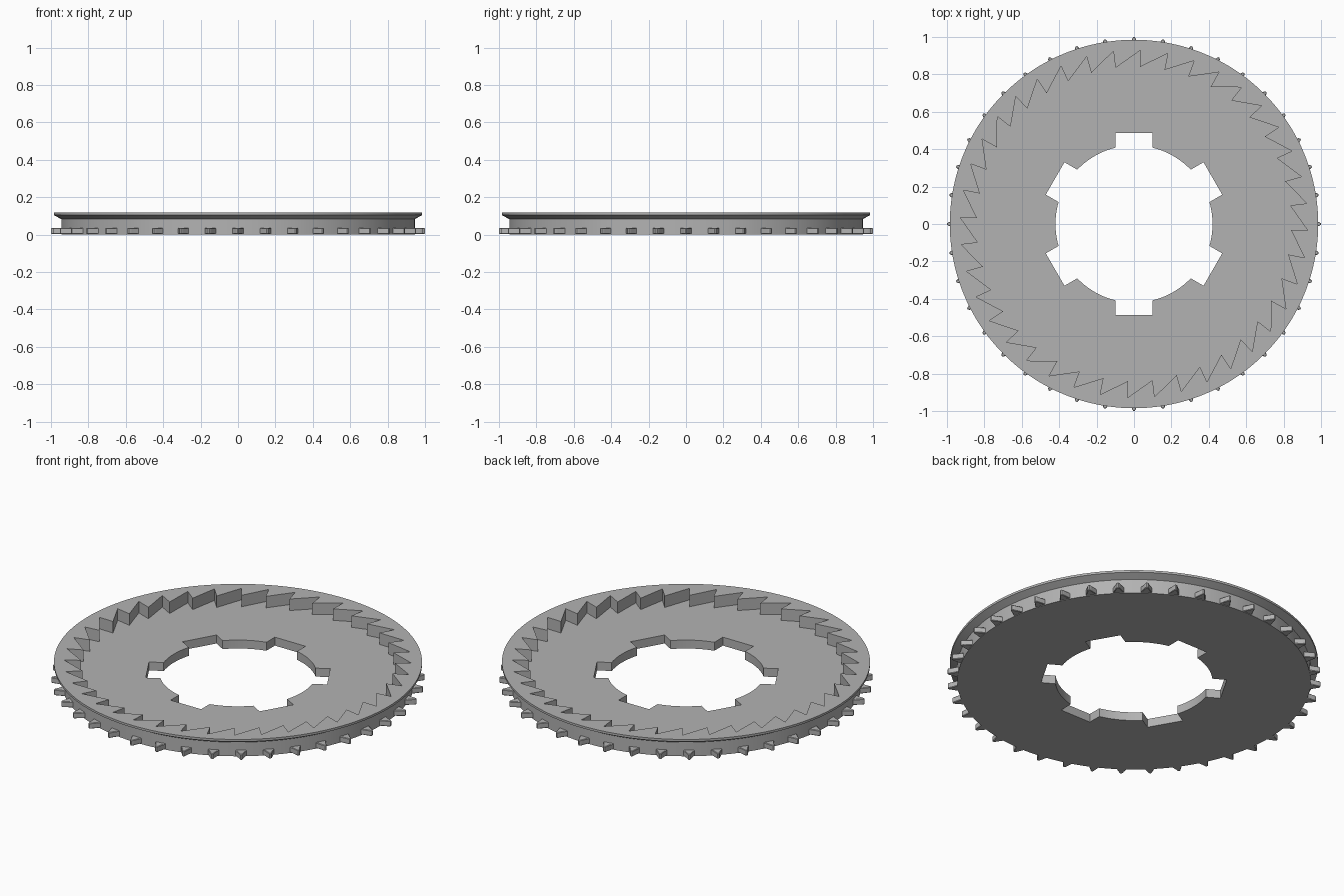
import bpy, bmesh
from math import sin, cos, radians, asin, degrees

cube = bpy.data.objects.get("Cube")
if cube:
    bpy.data.objects.remove(cube)

TEETH = 40
NOTCHES = 6
HOLE_R, NOTCH_R, NOTCH_HALF = 0.42, 0.487, 0.1
TOOTH_IN, TOOTH_OUT = 0.84, 0.93
BODY_R, RIM_R = 0.945, 0.985
FLOOR_Z, CONE_Z, LIP_Z, TOP_Z = 0.05, 0.083, 0.105, 0.118

grey = bpy.data.materials.new("grey metal")
grey.use_nodes = True
colour = (0.45, 0.45, 0.45, 1)
grey.diffuse_color = colour
grey.node_tree.nodes["Principled BSDF"].inputs["Base Color"].default_value = colour


def polar(r, deg):
    return r * cos(radians(deg)), r * sin(radians(deg))


def circle(r, n=160):
    return [polar(r, 360 * i / n) for i in range(n)]


def hole_outline():
    """Round bore with square notches."""
    half = degrees(asin(NOTCH_HALF / HOLE_R))
    step = 360 / NOTCHES
    pts = []
    for k in range(NOTCHES):
        a = 90 + k * step
        ux, uy = polar(1, a)
        for s in (-1, 1):
            pts.append((ux * NOTCH_R - uy * NOTCH_HALF * s,
                        uy * NOTCH_R + ux * NOTCH_HALF * s))
        pts += [polar(HOLE_R, a + half + (step - 2 * half) * i / 10)
                for i in range(11)]
    return pts


def ratchet_outline():
    """Saw teeth: one radial edge and one long slope each."""
    pts = []
    for k in range(TEETH):
        a = 87.8 + k * 360 / TEETH
        pts += [polar(TOOTH_IN, a), polar(TOOTH_OUT, a)]
    return pts


def add_loop(bm, pts, z):
    return [bm.verts.new((x, y, z)) for x, y in pts]


def wall(bm, a, b):
    for i in range(len(a)):
        j = (i + 1) % len(a)
        bm.faces.new((a[i], a[j], b[j], b[i]))


def flat_ring(bm, *loops):
    edges = []
    for lp in loops:
        for i in range(len(lp)):
            pair = (lp[i - 1], lp[i])
            edges.append(bm.edges.get(pair) or bm.edges.new(pair))
    bmesh.ops.triangle_fill(bm, use_beauty=True, edges=edges)


def finish(bm, name):
    bmesh.ops.recalc_face_normals(bm, faces=bm.faces)
    mesh = bpy.data.meshes.new(name)
    bm.to_mesh(mesh)
    bm.free()
    obj = bpy.data.objects.new(name, mesh)
    bpy.context.collection.objects.link(obj)
    mesh.materials.append(grey)
    bpy.ops.object.select_all(action='DESELECT')
    obj.select_set(True)
    bpy.context.view_layer.objects.active = obj
    bpy.ops.object.shade_smooth_by_angle(angle=radians(20))
    return obj


# Ratchet ring: bore, recessed floor, saw-tooth wall and flared rim
bm = bmesh.new()
hole, saw = hole_outline(), ratchet_outline()
hole_low, hole_high = add_loop(bm, hole, 0), add_loop(bm, hole, FLOOR_Z)
saw_low, saw_high = add_loop(bm, saw, FLOOR_Z), add_loop(bm, saw, TOP_Z)
outside = [add_loop(bm, circle(r), z) for r, z in
           ((RIM_R, TOP_Z), (RIM_R, LIP_Z), (BODY_R, CONE_Z), (BODY_R, 0))]
wall(bm, hole_low, hole_high)
wall(bm, saw_low, saw_high)
for upper, lower in zip(outside, outside[1:]):
    wall(bm, upper, lower)
flat_ring(bm, hole_high, saw_low)
flat_ring(bm, saw_high, outside[0])
flat_ring(bm, outside[-1], hole_low)
finish(bm, "ratchet_ring")

# Small round-tipped wedges around the lower edge
side = [(0.935, 0.034), (0.982, 0.013), (0.993, 0.009), (0.999, 0.004)]
nub = side + [(x, -y) for x, y in reversed(side)]
bm = bmesh.new()
for k in range(TEETH):
    c, s = polar(1, k * 360 / TEETH)
    pts = [(x * c - y * s, x * s + y * c) for x, y in nub]
    low, high = add_loop(bm, pts, 0.003), add_loop(bm, pts, 0.036)
    wall(bm, low, high)
    bm.faces.new(low)
    bm.faces.new(high)
nubs = finish(bm, "edge_nubs")
bevel = nubs.modifiers.new("soft edges", 'BEVEL')
bevel.width = 0.003
bevel.segments = 1
bevel.limit_method = 'ANGLE'
bevel.angle_limit = radians(60)
